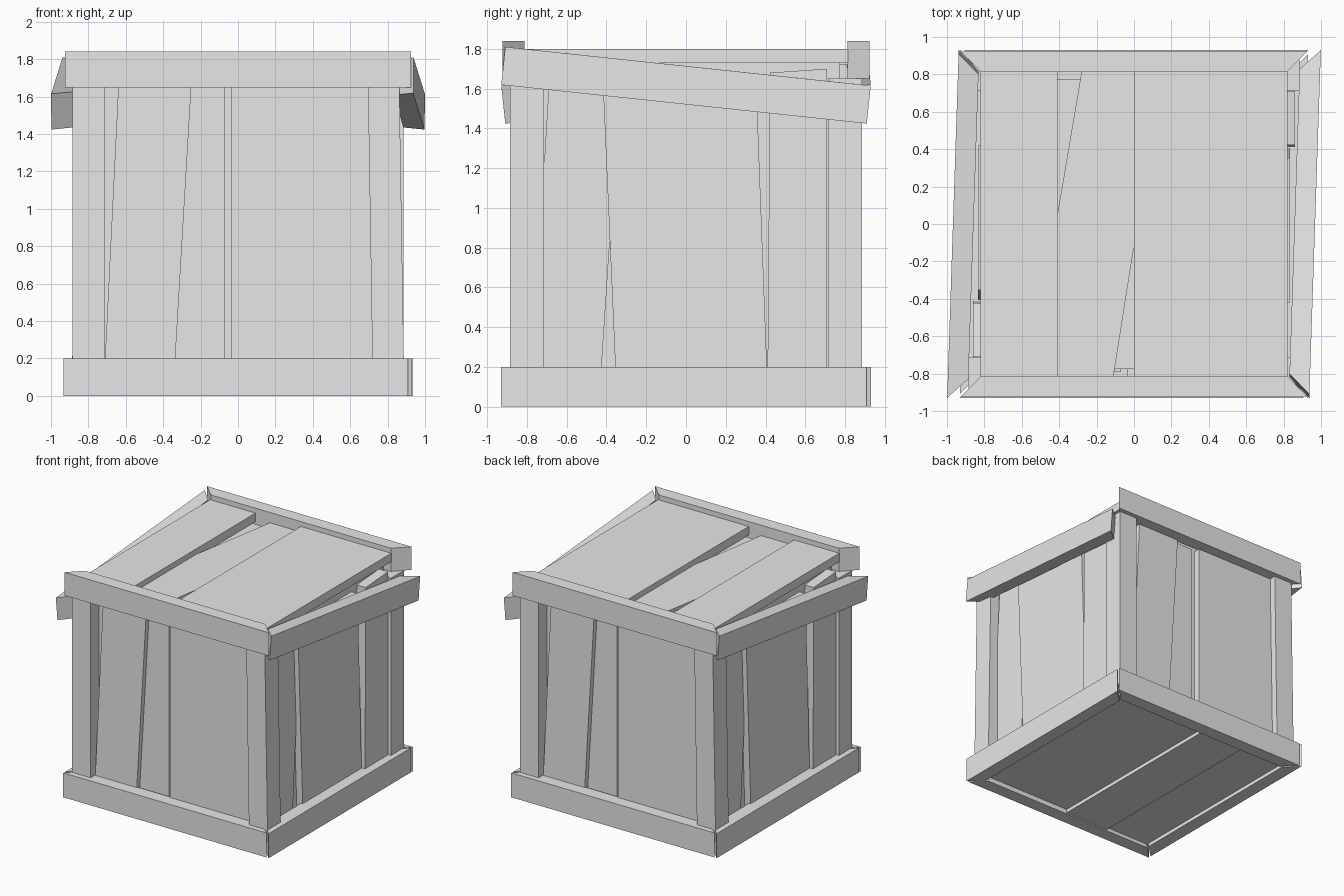
import bpy, bmesh
from math import radians, pi
from mathutils import Matrix, Vector

cube = bpy.data.objects.get("Cube")
if cube:
    bpy.data.objects.remove(cube, do_unlink=True)

mat = bpy.data.materials.new("plain_grey")
mat.use_nodes = True
grey = (0.8, 0.8, 0.8, 1)
mat.diffuse_color = grey
mat.node_tree.nodes["Principled BSDF"].inputs["Base Color"].default_value = grey


def prism(name, lower, upper, matrix=Matrix()):
    """Solid between two matching polygons."""
    bm = bmesh.new()
    a = [bm.verts.new(matrix @ Vector(p)) for p in lower]
    b = [bm.verts.new(matrix @ Vector(p)) for p in upper]
    bm.faces.new(a)
    bm.faces.new(b)
    for i in range(len(a)):
        j = (i + 1) % len(a)
        bm.faces.new((a[i], a[j], b[j], b[i]))
    bmesh.ops.recalc_face_normals(bm, faces=bm.faces)
    me = bpy.data.meshes.new(name)
    bm.to_mesh(me)
    bm.free()
    me.materials.append(mat)
    ob = bpy.data.objects.new(name, me)
    bpy.context.collection.objects.link(ob)


def spin(angle):
    return Matrix.Rotation(angle, 4, 'Z')


def wall_plank(name, bottom, top, depth, z1, angle):
    """Upright slat on a wall: bottom and top give its left and right edges."""
    outline = [(bottom[0], 0.12), (bottom[1], 0.12), (top[1], z1[1]), (top[0], z1[0])]
    prism(name, [(u, -0.7, z) for u, z in outline],
          [(u, -depth, z) for u, z in outline], spin(angle))


def mitred_board(name, outer, inner, thick, height, matrix):
    """Board along x with mitred ends, outer face on y = 0."""
    plan = [(-outer, 0), (outer, 0), (inner, thick), (-inner, thick)]
    prism(name, [(x, y, -height / 2) for x, y in plan],
          [(x, y, height / 2) for x, y in plan], matrix)


def flat_plank(name, front, back, z0, z1, half):
    plan = [(front[0], -half), (front[1], -half), (back[1], half), (back[0], half)]
    prism(name, [(x, y, z0) for x, y in plan], [(x, y, z1) for x, y in plan])


# Inner box behind the slats
flat_plank("inner_box", (-0.78, 0.78), (-0.78, 0.78), 0.06, 1.73, 0.775)

# Lid and floor planks
lid = 0.815
flat_plank("lid_plank_a", (-0.82, -0.41), (-0.82, -0.41), 1.73, 1.80, lid)
flat_plank("lid_plank_b", (-0.557, -0.11), (-0.28, 0.148), 1.72, 1.755, lid)
flat_plank("lid_plank_c", (0, 0.82), (0, 0.82), 1.73, 1.80, lid)
flat_plank("floor_plank_a", (-0.83, -0.41), (-0.83, -0.41), 0.03, 0.1, 0.83)
flat_plank("floor_plank_b", (-0.41, 0), (-0.41, 0), 0.01, 0.1, 0.83)
flat_plank("floor_plank_c", (0, 0.83), (0, 0.83), 0.04, 0.1, 0.83)

# Base frame
for i in range(4):
    mitred_board("base_board", 0.92, 0.81, 0.11, 0.2,
                 spin(i * pi / 2) @ Matrix.Translation((-0.012, -0.93, 0.1)))

# Opposite walls repeat with a half turn
for turn in (0, pi):
    side = turn + pi / 2
    level = (1.65, 1.65)

    # Front and back slats
    wall_plank("front_slat_a", (-0.715, -0.34), (-0.64, -0.25), 0.83, level, turn)
    wall_plank("front_slat_b", (-0.4, -0.07), (-0.4, -0.07), 0.79, level, turn)
    wall_plank("front_slat_c", (-0.035, 0.76), (-0.035, 0.76), 0.83, level, turn)

    # Side slats
    wall_plank("side_slat_a", (-0.78, -0.43), (-0.688, -0.33), 0.795, level, side)
    wall_plank("side_slat_b", (-0.352, 0.41), (-0.419, 0.353), 0.835, level, side)
    wall_plank("side_slat_c", (0.41, 0.71), (0.422, 0.71), 0.862, (1.68, 1.70), side)

    # Corner posts, one upright and one leaning slightly
    for name, x0, x1, lean in (("straight_post", -0.885, -0.715, 0),
                               ("leaning_post", 0.72, 0.888, -0.025)):
        plan = [(x0, -0.885), (x1, -0.885), (x1, -0.715), (x0, -0.715)]
        prism(name, [(x, y, 0.1) for x, y in plan],
              [(x + lean, y, 1.65) for x, y in plan], spin(turn))

    # Level top board and slipped side board
    mitred_board("top_board", 0.925, 0.815, 0.11, 0.19,
                 spin(turn) @ Matrix.Translation((0, -0.922, 1.745)))
    mitred_board("slipped_board", 0.925, 0.82, 0.11, 0.192,
                 spin(turn) @ Matrix.Translation((0.968, 0, 1.617))
                 @ spin(radians(-1.9)) @ Matrix.Rotation(radians(-6.05), 4, 'X')
                 @ spin(pi / 2))
